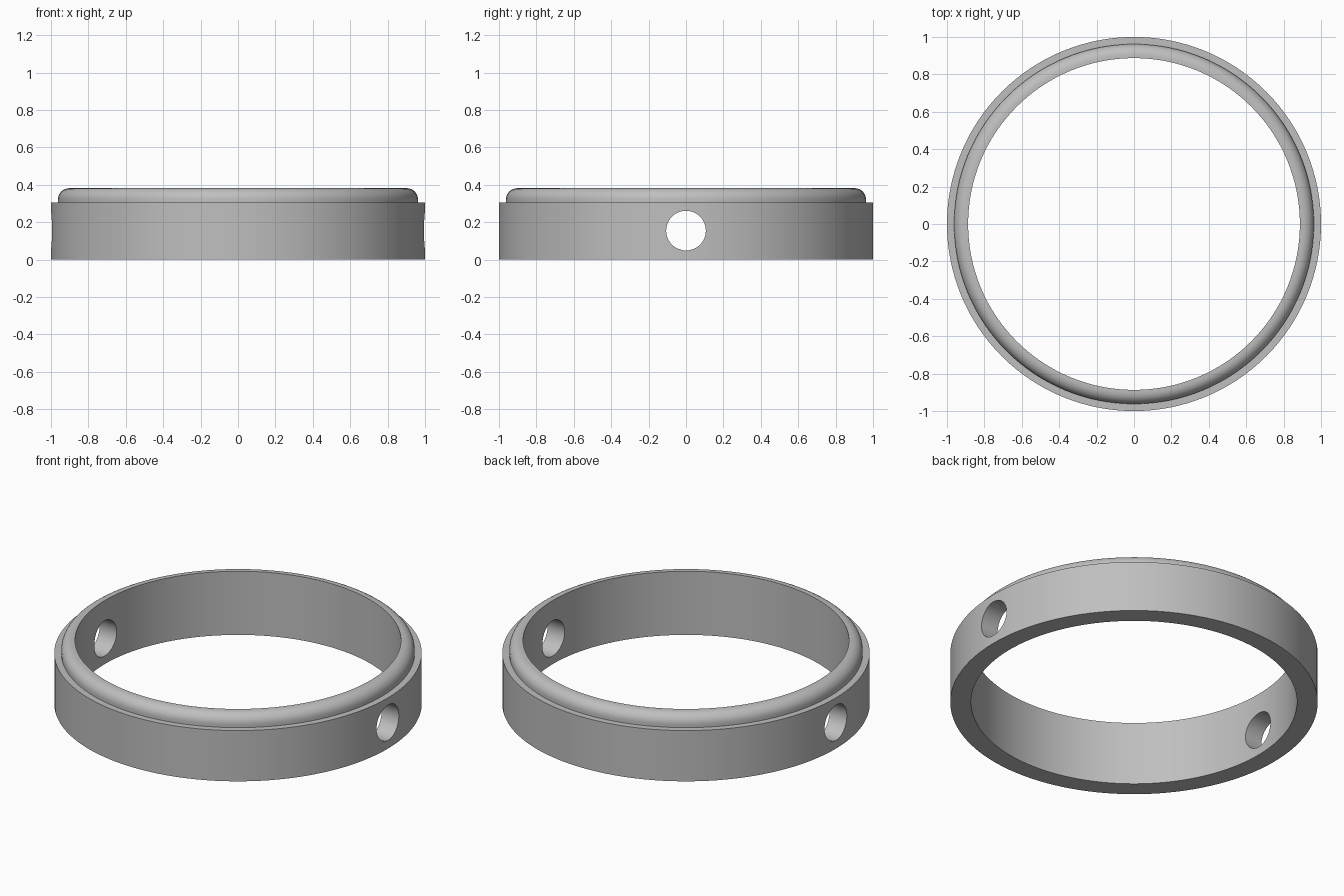
import bpy
import bmesh
from math import sin, cos, pi, radians

SEGMENTS = 128
INNER, OUTER, LIP = 0.887, 1.0, 0.962
SHOULDER, TOP, FILLET = 0.305, 0.382, 0.06
HOLE_RADIUS, HOLE_HEIGHT = 0.106, 0.155

if "Cube" in bpy.data.objects:
    bpy.data.objects.remove(bpy.data.objects["Cube"])

# Plain grey material
grey = bpy.data.materials.new("grey")
grey.use_nodes = True
colour = (0.52, 0.52, 0.52, 1)
grey.diffuse_color = colour
grey.node_tree.nodes["Principled BSDF"].inputs["Base Color"].default_value = colour

# Cross-section: square band, stepped shoulder, rounded lip
profile = [(INNER, 0), (OUTER, 0), (OUTER, SHOULDER), (LIP, SHOULDER)]
for i in range(9):
    a = i / 8 * pi / 2
    profile.append((LIP - FILLET + FILLET * cos(a), TOP - FILLET + FILLET * sin(a)))
profile.append((INNER, TOP))


def lathe(name, points):
    """Revolve a closed cross-section around z."""
    bm = bmesh.new()
    rings = []
    for s in range(SEGMENTS):
        a = 2 * pi * s / SEGMENTS
        rings.append([bm.verts.new((r * cos(a), r * sin(a), z)) for r, z in points])
    for s, ring in enumerate(rings):
        following = rings[(s + 1) % SEGMENTS]
        for i in range(len(points)):
            j = (i + 1) % len(points)
            bm.faces.new((ring[i], following[i], following[j], ring[j]))
    bmesh.ops.recalc_face_normals(bm, faces=bm.faces)
    mesh = bpy.data.meshes.new(name)
    bm.to_mesh(mesh)
    bm.free()
    obj = bpy.data.objects.new(name, mesh)
    bpy.context.collection.objects.link(obj)
    return obj


ring = lathe("ring_band", profile)
ring.data.materials.append(grey)

# Cross hole drilled through the left and right walls
bpy.ops.mesh.primitive_cylinder_add(vertices=48, radius=HOLE_RADIUS, depth=3,
                                    location=(0, 0, HOLE_HEIGHT), rotation=(0, pi / 2, 0))
drill = bpy.context.object
drill.name = "hole_cutter"
drill.hide_render = True
drill.data.materials.append(grey)

cut = ring.modifiers.new("cross_hole", "BOOLEAN")
cut.operation = "DIFFERENCE"
cut.solver = "EXACT"
cut.object = drill

bpy.ops.object.select_all(action="DESELECT")
ring.select_set(True)
bpy.context.view_layer.objects.active = ring
bpy.ops.object.modifier_apply(modifier=cut.name)
bpy.data.objects.remove(drill)

# Smooth walls with crisp rims
bpy.ops.object.shade_smooth_by_angle(angle=radians(30))
